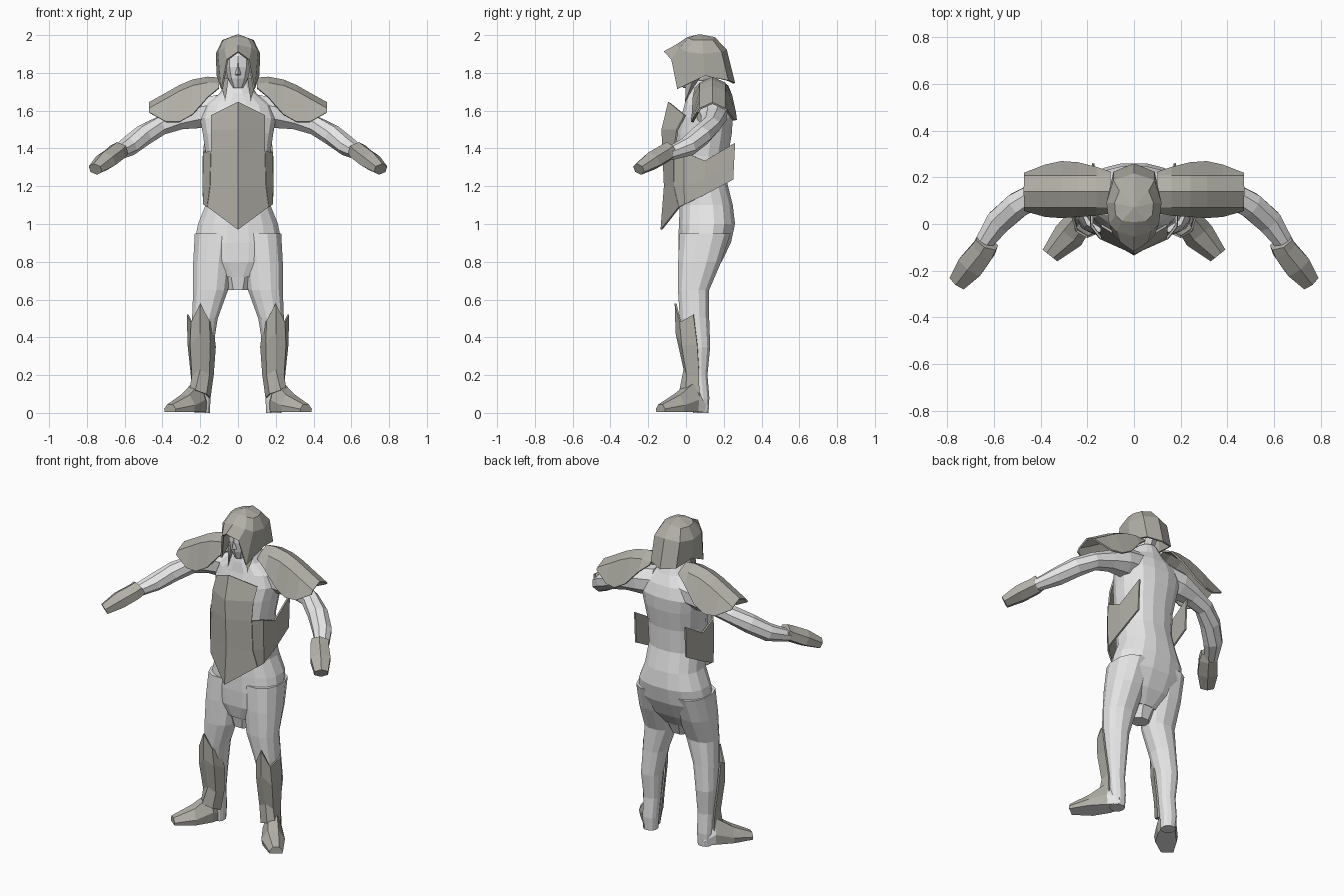
import bpy, bmesh, math
from mathutils import Vector


def material(name, rgb):
    m = bpy.data.materials.new(name)
    m.diffuse_color = (*rgb, 1)
    return m


SKIN = material("pale grey", (0.80, 0.80, 0.80))
ARMOR = material("warm grey armour", (0.44, 0.43, 0.385))


def make(name, verts, faces, mats, mirror=True, thick=0.0):
    """Mesh object with consistent normals, optional mirror over x and shell thickness."""
    bm = bmesh.new()
    vs = [bm.verts.new(v) for v in verts]
    for f in faces:
        bm.faces.new([vs[i] for i in f])
    bmesh.ops.remove_doubles(bm, verts=bm.verts, dist=0.0005)
    bmesh.ops.recalc_face_normals(bm, faces=bm.faces)
    me = bpy.data.meshes.new(name)
    bm.to_mesh(me)
    bm.free()
    ob = bpy.data.objects.new(name, me)
    bpy.context.collection.objects.link(ob)
    for m in mats:
        me.materials.append(m)
    if mirror:
        ob.modifiers.new("mirror", 'MIRROR').merge_threshold = 0.002
    if thick:
        s = ob.modifiers.new("shell", 'SOLIDIFY')
        s.thickness = thick
        s.offset = 0
    return ob


def loft(name, rings, mats, mirror=True):
    """Skin closed rings of equal length and cap both ends."""
    n = len(rings[0])
    verts = [v for r in rings for v in r]
    faces = [(k * n + i, k * n + (i + 1) % n, (k + 1) * n + (i + 1) % n, (k + 1) * n + i)
             for k in range(len(rings) - 1) for i in range(n)]
    faces += [tuple(range(n)), tuple(range((len(rings) - 1) * n, len(rings) * n))]
    return make(name, verts, faces, mats, mirror)


def shell(name, columns, mats, thick=0.01, mirror=True):
    """Open sheet through columns of points."""
    n = len(columns[0])
    verts = [v for c in columns for v in c]
    faces = [(k * n + i, k * n + i + 1, (k + 1) * n + i + 1, (k + 1) * n + i)
             for k in range(len(columns) - 1) for i in range(n - 1)]
    return make(name, verts, faces, mats, mirror, thick)


def level_ring(z, cx, rx, yf, yb, n=12, p=0.85):
    """Horizontal rounded ring between a front and a back depth."""
    pts = []
    for i in range(n):
        a = 2 * math.pi * (i + 0.5) / n
        c, s = math.cos(a), math.sin(a)
        pts.append((cx + rx * math.copysign(abs(c) ** p, c),
                    (yf + yb) / 2 + (yb - yf) / 2 * math.copysign(abs(s) ** p, s), z))
    return pts


def tube(name, path, mats, n=8):
    """Tube along points (x, y, z, side radius, height radius)."""
    pts = [Vector(p[:3]) for p in path]
    rings = []
    for k, p in enumerate(path):
        d = (pts[min(k + 1, len(pts) - 1)] - pts[max(k - 1, 0)]).normalized()
        side = d.cross(Vector((0, 0, 1))).normalized()
        up = side.cross(d)
        rings.append([pts[k] + side * p[3] * math.cos(a) + up * p[4] * math.sin(a)
                      for a in (2 * math.pi * (i + 0.5) / n for i in range(n))])
    return loft(name, rings, mats)


# Torso and hips
torso = [(0.72, 0.10, -0.02, 0.13), (0.80, 0.215, -0.04, 0.19), (0.90, 0.235, -0.043, 0.24),
         (1.00, 0.215, -0.04, 0.262), (1.10, 0.175, -0.035, 0.25), (1.22, 0.165, -0.05, 0.22),
         (1.36, 0.172, -0.06, 0.225), (1.48, 0.19, -0.05, 0.245), (1.56, 0.205, -0.03, 0.25),
         (1.63, 0.18, -0.01, 0.23), (1.69, 0.10, 0.0, 0.20), (1.76, 0.06, 0.02, 0.17)]
loft("torso", [level_ring(z, 0, w, f, b, 16) for z, w, f, b in torso], [SKIN], False)
loft("crotch", [level_ring(z, 0, w, f, b, 8) for z, w, f, b in
                [(0.65, 0.055, 0.0, 0.10), (0.74, 0.09, -0.02, 0.14)]], [SKIN], False)

# Legs
leg = [(0.95, 0.12, 0.112, -0.038, 0.24), (0.80, 0.135, 0.105, -0.045, 0.19),
       (0.65, 0.145, 0.095, -0.045, 0.125), (0.50, 0.175, 0.07, -0.035, 0.125),
       (0.35, 0.19, 0.06, -0.005, 0.13), (0.20, 0.188, 0.048, 0.015, 0.115),
       (0.08, 0.19, 0.046, 0.03, 0.125), (0.0, 0.19, 0.042, 0.035, 0.12)]
loft("leg", [level_ring(*r) for r in leg], [SKIN])

# Feet: armoured on top toward the toes, pale heel and sole
axis = Vector((0.62, -0.78, 0))
side = Vector((0.78, 0.62, 0))
rings = []
for x, y, w, h in [(0.185, 0.10, 0.035, 0.08), (0.215, 0.035, 0.055, 0.16),
                   (0.28, -0.05, 0.068, 0.09), (0.36, -0.135, 0.04, 0.04)]:
    c = Vector((x, y, 0.005))
    rings.append([c + side * w * u + Vector((0, 0, h * v)) for u, v in
                  [(-0.9, 0), (-1, 0.4), (-0.45, 1), (0.45, 1), (1, 0.4), (0.9, 0)]])
foot = loft("foot", rings, [SKIN, ARMOR])
for f in foot.data.polygons:
    f.material_index = int(f.center.y < 0.08 and f.normal.z > -0.5)

# Shin guards with pointed tops
shell("shin_guard", [
    [(0.135, 0.02, 0.46), (0.122, 0.04, 0.35), (0.133, 0.05, 0.2), (0.15, 0.04, 0.08)],
    [(0.155, -0.035, 0.49), (0.15, -0.025, 0.38), (0.155, 0.0, 0.2), (0.17, -0.01, 0.1)],
    [(0.20, -0.055, 0.58), (0.20, -0.05, 0.42), (0.20, -0.008, 0.23), (0.225, -0.03, 0.12)],
    [(0.245, -0.03, 0.48), (0.25, -0.02, 0.36), (0.24, 0.005, 0.2), (0.255, 0.0, 0.1)],
    [(0.266, 0.04, 0.52), (0.262, 0.06, 0.36), (0.245, 0.07, 0.2), (0.24, 0.07, 0.07)]],
    [ARMOR])

# Arms and gauntlets
tube("arm", [(0.10, 0.13, 1.60, 0.09, 0.09), (0.21, 0.14, 1.585, 0.085, 0.085),
             (0.31, 0.14, 1.555, 0.066, 0.06), (0.41, 0.13, 1.52, 0.055, 0.052),
             (0.50, 0.08, 1.47, 0.06, 0.056), (0.58, 0.01, 1.41, 0.058, 0.052),
             (0.65, -0.09, 1.37, 0.04, 0.036)], [SKIN])
tube("gauntlet", [(0.63, -0.08, 1.395, 0.055, 0.045), (0.645, -0.11, 1.375, 0.06, 0.05),
                  (0.70, -0.18, 1.335, 0.066, 0.05), (0.755, -0.25, 1.29, 0.045, 0.033)],
     [ARMOR], 6)

# Shoulder guards: front skirt, sloped top, back skirt
pad = []
for x, zt, zb, yf, yb in [(0.10, 1.77, 1.72, 0.05, 0.22), (0.16, 1.775, 1.67, 0.04, 0.24),
                          (0.24, 1.76, 1.58, 0.035, 0.26), (0.31, 1.73, 1.54, 0.03, 0.265),
                          (0.38, 1.69, 1.54, 0.035, 0.25), (0.47, 1.64, 1.59, 0.06, 0.215)]:
    pad.append([(x, yf, zb), (x, 0.075, zt - 0.03), (x, 0.14, zt), (x, 0.205, zt - 0.03),
                (x, yb, zb + 0.01)])
shell("shoulder_guard", pad, [ARMOR])

# Chest plate with a central keel, and side plates running to the back
shell("chest_plate", [
    [(0, -0.09, 1.645), (0, -0.125, 1.5), (0, -0.12, 1.38), (0, -0.112, 1.2), (0, -0.13, 0.97)],
    [(0.14, -0.005, 1.575), (0.14, -0.045, 1.5), (0.14, -0.062, 1.385), (0.145, -0.06, 1.2),
     (0.16, -0.035, 1.09)]], [ARMOR])
shell("side_plate", [
    [(0.14, -0.062, 1.385), (0.145, -0.06, 1.2), (0.16, -0.035, 1.09)],
    [(0.18, -0.01, 1.38), (0.183, -0.01, 1.2), (0.18, -0.005, 1.105)],
    [(0.184, 0.10, 1.335), (0.184, 0.10, 1.24), (0.182, 0.10, 1.155)],
    [(0.175, 0.26, 1.43), (0.175, 0.255, 1.335), (0.175, 0.25, 1.235)]], [ARMOR])

# Face
face = [(1.72, 0.03, -0.015, 0.10), (1.77, 0.055, -0.035, 0.15), (1.83, 0.07, -0.045, 0.18),
        (1.89, 0.07, -0.04, 0.18), (1.94, 0.05, 0.0, 0.15)]
loft("face", [level_ring(z, 0, w, f, b, 10) for z, w, f, b in face], [SKIN], False)
make("nose", [(0, -0.04, 1.87), (0.015, -0.035, 1.79), (0, -0.06, 1.795), (0, -0.035, 1.785)],
     [(0, 1, 2), (1, 3, 2)], [SKIN])

# Helmet with a peak, cheek points and a neck guard
top = (0, 0.07, 2.0)
shell("helmet", [
    [top, (0, 0.01, 1.985), (0, -0.05, 1.945), (0, -0.115, 1.91)],
    [top, (0.05, 0.015, 1.98), (0.07, -0.03, 1.93), (0.055, -0.075, 1.87)],
    [top, (0.075, 0.04, 1.97), (0.102, 0.0, 1.91), (0.085, -0.045, 1.715)],
    [top, (0.08, 0.09, 1.97), (0.113, 0.09, 1.90), (0.108, 0.10, 1.785)],
    [top, (0.06, 0.14, 1.97), (0.085, 0.185, 1.91), (0.085, 0.22, 1.76)],
    [top, (0, 0.15, 1.985), (0, 0.212, 1.92), (0, 0.255, 1.745)]], [ARMOR])

# Hanging points beside the neck
make("neck_point", [(0.05, 0.0, 1.77), (0.095, 0.04, 1.77), (0.06, 0.07, 1.77),
                    (0.068, -0.005, 1.645)],
     [(0, 1, 2), (0, 1, 3), (1, 2, 3), (2, 0, 3)], [ARMOR])
